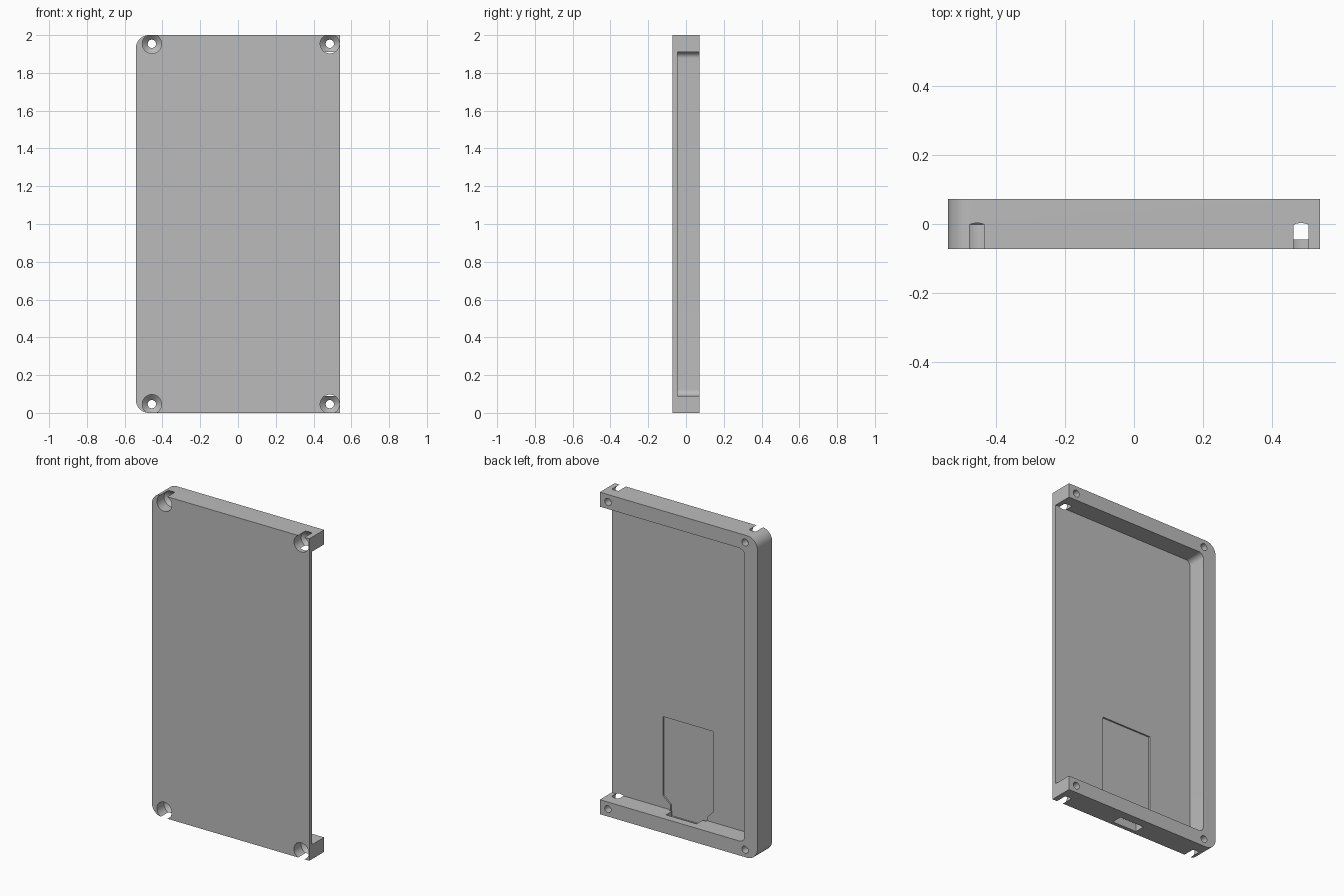
import bpy, bmesh
from math import cos, sin, pi, radians
from mathutils import Matrix

cube = bpy.data.objects.get("Cube")
if cube:
    bpy.data.objects.remove(cube, do_unlink=True)

W, D, H = 0.541, 0.0725, 2.0      # half width, half depth, height
RIM, FLOOR = 0.09, -0.045         # rim thickness, tray floor level

grey = bpy.data.materials.new("plain_grey")
grey.use_nodes = True
grey.diffuse_color = (0.5, 0.5, 0.5, 1)
grey.node_tree.nodes["Principled BSDF"].inputs["Base Color"].default_value = (0.5, 0.5, 0.5, 1)


def make_object(name, bm):
    bmesh.ops.recalc_face_normals(bm, faces=bm.faces)
    mesh = bpy.data.meshes.new(name)
    bm.to_mesh(mesh)
    bm.free()
    obj = bpy.data.objects.new(name, mesh)
    bpy.context.collection.objects.link(obj)
    return obj


def slab(name, outline, y0, y1):
    """Extrude an x-z outline from y0 to y1."""
    bm = bmesh.new()
    face = bm.faces.new([bm.verts.new((x, y0, z)) for x, z in outline])
    ext = bmesh.ops.extrude_face_region(bm, geom=[face])
    verts = [g for g in ext["geom"] if isinstance(g, bmesh.types.BMVert)]
    bmesh.ops.translate(bm, verts=verts, vec=(0, y1 - y0, 0))
    return make_object(name, bm)


def left_rounded(x0, x1, z0, z1, r, steps=12):
    """Rectangle outline with both corners on its -x side rounded."""
    pts = [(x1, z0), (x1, z1)]
    for cz, start in ((z1 - r, pi / 2), (z0 + r, pi)):
        for i in range(steps + 1):
            a = start + i * pi / 2 / steps
            pts.append((x0 + r + r * cos(a), cz + r * sin(a)))
    return pts


def box(x0, x1, z0, z1):
    return [(x0, z0), (x1, z0), (x1, z1), (x0, z1)]


def screw_hole(x, z):
    """Revolved cutter: wide bore, conical seat, narrow through hole."""
    profile = [(0, -0.1), (0.051, -0.1), (0.051, -0.002),
               (0.022, 0.026), (0.022, 0.1), (0, 0.1)]
    bm = bmesh.new()
    verts = [bm.verts.new((r, y, 0)) for r, y in profile]
    edges = [bm.edges.new(pair) for pair in zip(verts, verts[1:])]
    bmesh.ops.spin(bm, geom=verts + edges, cent=(0, 0, 0), axis=(0, 1, 0),
                   angle=2 * pi, steps=40)
    bmesh.ops.remove_doubles(bm, verts=bm.verts, dist=1e-5)
    bmesh.ops.transform(bm, matrix=Matrix.Translation((x, 0, z)), verts=bm.verts)
    return make_object("screw_hole_cutter", bm)


# Tray body with rounded right-hand corners
tray = slab("tray", left_rounded(-W, W, 0, H, 0.07), -D, D)

# Main pocket, open at the back and on the left side
cutters = [slab("pocket_cutter", left_rounded(RIM - W, W + 0.1, RIM, H - RIM, 0.033), FLOOR, 0.2)]

# Shallow board recess, narrowing towards the connector
recess = [(0.19, 0.655), (-0.155, 0.655), (-0.155, 0.155), (-0.112, 0.11),
          (-0.112, 0.05), (0.139, 0.05), (0.139, 0.12), (0.19, 0.165)]
cutters.append(slab("recess_cutter", recess, FLOOR - 0.01, FLOOR + 0.01))

# Connector notch in the bottom rim, and its opening through the underside
cutters.append(slab("notch_cutter", box(-0.09, 0.12, 0.05, 0.12), FLOOR - 0.008, 0.024))
cutters.append(slab("opening_cutter", box(-0.055, 0.115, -0.05, 0.08), FLOOR - 0.004, 0.018))

# Four countersunk screw holes breaking through the top and bottom edges
for x in (-0.456, 0.486):
    for z in (0.046, H - 0.046):
        cutters.append(screw_hole(x, z))

for cutter in cutters:
    cutter.hide_render = True
    mod = tray.modifiers.new(cutter.name, "BOOLEAN")
    mod.operation = "DIFFERENCE"
    mod.solver = "EXACT"
    mod.object = cutter

# Bake the cuts and drop the cutters
bpy.context.view_layer.update()
graph = bpy.context.evaluated_depsgraph_get()
result = bpy.data.meshes.new_from_object(tray.evaluated_get(graph))
tray.modifiers.clear()
tray.data = result
for cutter in cutters:
    bpy.data.objects.remove(cutter, do_unlink=True)

result.materials.clear()
result.materials.append(grey)
for poly in result.polygons:
    poly.material_index = 0

bpy.ops.object.select_all(action="DESELECT")
tray.select_set(True)
bpy.context.view_layer.objects.active = tray
bpy.ops.object.shade_smooth_by_angle(angle=radians(30))
